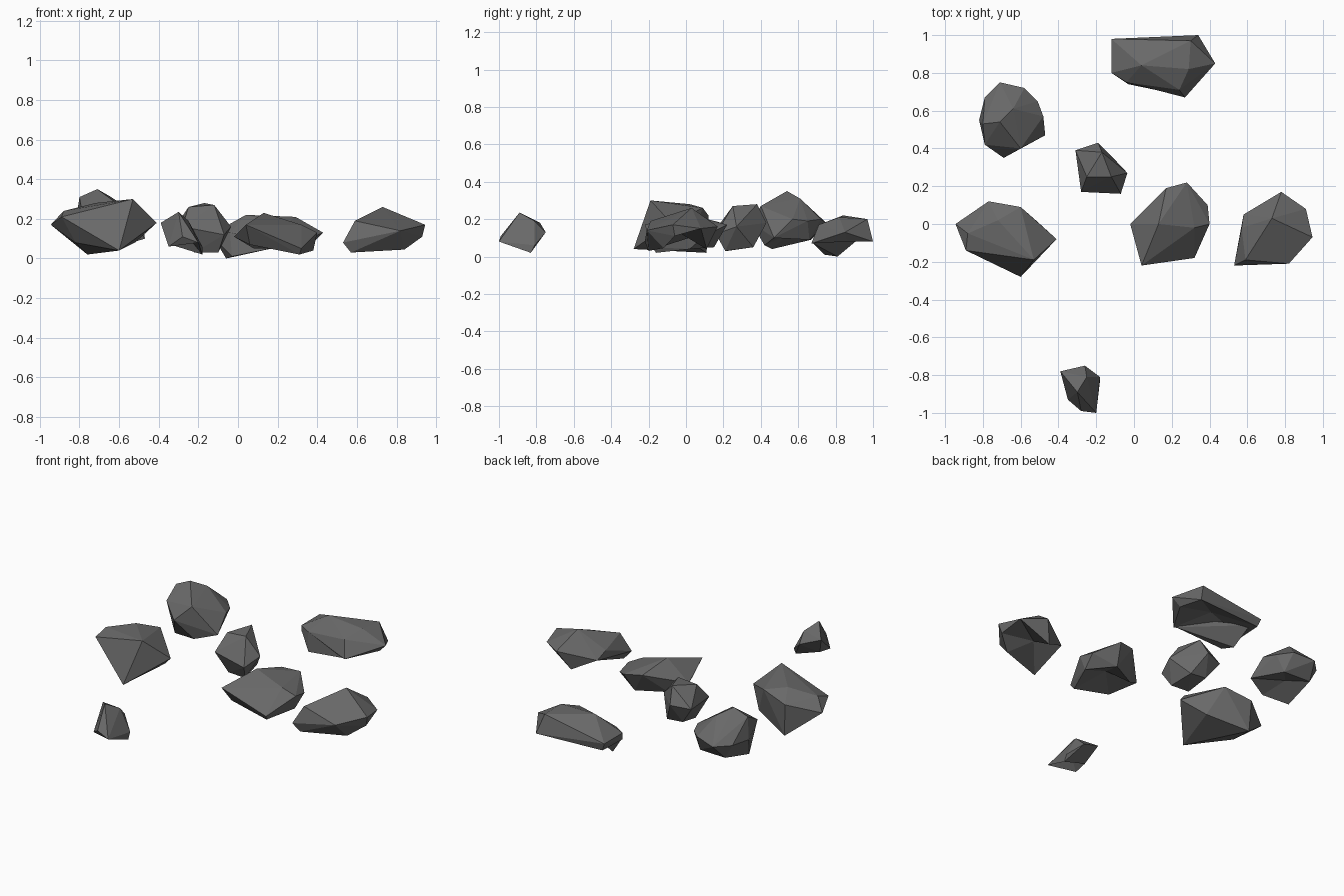
import bpy, bmesh
from mathutils import Vector

stone = bpy.data.materials.new("dark_grey_stone")
stone.diffuse_color = (0.14, 0.14, 0.14, 1)


def rock(name, corners, hollow=None):
    """Faceted boulder: hull around its corners, with the underside pushed in to a point."""
    bm = bmesh.new()
    verts = [bm.verts.new(c) for c in corners]
    res = bmesh.ops.convex_hull(bm, input=verts)
    loose = {g for g in res["geom_interior"] + res["geom_unused"]
             if isinstance(g, bmesh.types.BMVert)}
    bmesh.ops.delete(bm, geom=list(loose), context='VERTS')
    bmesh.ops.recalc_face_normals(bm, faces=bm.faces)
    bm.normal_update()
    if hollow:
        under = [f for f in bm.faces if f.normal.z < -0.7]
        merged = bmesh.ops.dissolve_faces(bm, faces=under)["region"]
        if merged:
            biggest = max(merged, key=lambda f: f.calc_area())
            bmesh.ops.poke(bm, faces=[biggest])["verts"][0].co = Vector(hollow)
    bmesh.ops.triangulate(bm, faces=bm.faces)
    mesh = bpy.data.meshes.new(name)
    bm.to_mesh(mesh)
    bm.free()
    mesh.materials.append(stone)
    ob = bpy.data.objects.new(name, mesh)
    bpy.context.collection.objects.link(ob)


# wide boulder on the left
rock("left_rock", [
    (-0.945, 0, 0.17), (-0.89, -0.14, 0.21), (-0.88, -0.05, 0.24), (-0.77, 0.12, 0.22),
    (-0.72, 0.02, 0.28), (-0.60, 0.09, 0.26), (-0.53, -0.19, 0.30), (-0.41, -0.08, 0.18),
    (-0.60, -0.28, 0.04), (-0.82, -0.10, 0.08), (-0.76, 0.11, 0.02), (-0.52, 0.02, 0.08)])

# round tall boulder at the back left
rock("back_left_rock", [
    (-0.71, 0.54, 0.35), (-0.79, 0.42, 0.25), (-0.80, 0.53, 0.31), (-0.64, 0.61, 0.31),
    (-0.71, 0.75, 0.18), (-0.58, 0.72, 0.20), (-0.51, 0.65, 0.19), (-0.48, 0.57, 0.20),
    (-0.47, 0.47, 0.10), (-0.60, 0.40, 0.27), (-0.69, 0.35, 0.18), (-0.82, 0.55, 0.18),
    (-0.79, 0.67, 0.18), (-0.76, 0.46, 0.04), (-0.60, 0.42, 0.06), (-0.56, 0.66, 0.09),
    (-0.74, 0.67, 0.09)], (-0.66, 0.55, 0.12))

# small boulder in the middle
rock("middle_rock", [
    (-0.31, 0.39, 0.17), (-0.19, 0.43, 0.18), (-0.17, 0.38, 0.28), (-0.25, 0.25, 0.26),
    (-0.12, 0.25, 0.27), (-0.035, 0.27, 0.16), (-0.07, 0.16, 0.12), (-0.28, 0.17, 0.16),
    (-0.22, 0.22, 0.03), (-0.10, 0.21, 0.03), (-0.12, 0.36, 0.05), (-0.23, 0.36, 0.06)])

# slanted boulder in the centre, hollow below
rock("centre_rock", [
    (0.28, 0.22, 0.17), (0.17, 0.19, 0.18), (-0.02, 0, 0.11), (0.04, -0.22, 0.17),
    (0.13, 0, 0.23), (0.32, -0.02, 0.17), (0.06, -0.15, 0.07), (0.08, 0.06, 0.05),
    (0.25, 0.15, 0.05), (0.32, -0.18, 0.05), (0.31, -0.16, 0.02), (0.40, 0, 0.13),
    (0.39, 0.10, 0.11), (0.38, 0.02, 0.04)], (0.20, -0.01, 0.11))

# flat boulder on the right, hollow below
rock("right_rock", [
    (0.73, 0.03, 0.26), (0.78, 0.17, 0.16), (0.91, 0.08, 0.15), (0.945, -0.07, 0.17),
    (0.93, -0.06, 0.11), (0.82, -0.21, 0.14), (0.53, -0.22, 0.08), (0.59, -0.19, 0.19),
    (0.57, -0.02, 0.15), (0.58, 0.05, 0.11), (0.57, -0.20, 0.03), (0.84, -0.12, 0.045),
    (0.72, 0.11, 0.04)], (0.71, -0.04, 0.13))

# long slab at the back, its front edge reaching down to a foot
rock("back_slab", [
    (-0.12, 0.98, 0.13), (-0.10, 0.97, 0.08), (0.34, 1.0, 0.08), (0.30, 0.97, 0.20),
    (0.43, 0.85, 0.13), (0.27, 0.67, 0.07), (0.24, 0.71, 0.17), (-0.04, 0.75, 0.13),
    (-0.12, 0.80, 0.13), (-0.12, 0.80, 0.09), (0.04, 0.84, 0.22), (0.29, 0.82, 0.21),
    (0.38, 0.86, 0.08)], (0.15, 0.86, 0.13))
rock("back_slab_foot", [
    (-0.03, 0.74, 0.01), (-0.06, 0.81, 0.0), (-0.12, 0.80, 0.10), (0.13, 0.71, 0.05),
    (0.26, 0.68, 0.07), (0.22, 0.73, 0.12), (-0.04, 0.75, 0.13), (-0.08, 0.93, 0.10)])

# small boulder at the front, hollow below
rock("front_rock", [
    (-0.39, -0.78, 0.18), (-0.26, -0.75, 0.13), (-0.25, -0.81, 0.19), (-0.18, -0.81, 0.06),
    (-0.30, -0.89, 0.235), (-0.20, -1.0, 0.08), (-0.28, -0.99, 0.11),
    (-0.35, -0.93, 0.06), (-0.18, -0.83, 0.02), (-0.34, -0.84, 0.07)],
    (-0.27, -0.88, 0.13))
